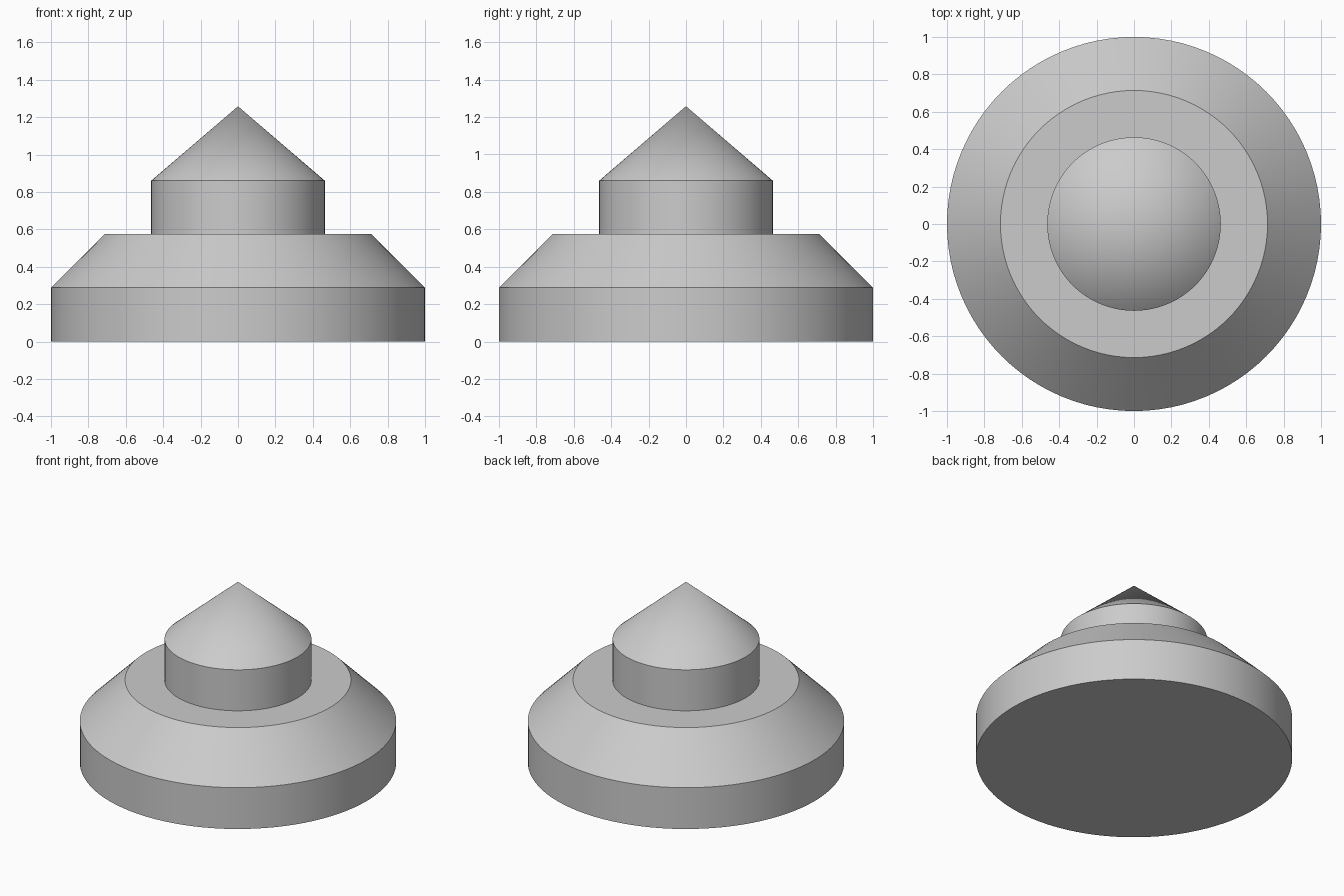
import bpy
import bmesh
from math import cos, sin, tau, radians

cube = bpy.data.objects.get("Cube")
if cube:
    bpy.data.objects.remove(cube, do_unlink=True)

SEGMENTS = 96

# Single plain grey
grey = bpy.data.materials.new("plain_grey")
grey.use_nodes = True
colour = (0.6, 0.6, 0.6, 1)
grey.diffuse_color = colour
grey.node_tree.nodes["Principled BSDF"].inputs["Base Color"].default_value = colour


def turned_part(name, profile):
    """Turn a (radius, height) profile about z; radius 0 makes a tip."""
    bm = bmesh.new()
    rings = []
    for r, z in profile:
        count = SEGMENTS if r else 1
        rings.append([bm.verts.new((r * cos(tau * i / SEGMENTS), r * sin(tau * i / SEGMENTS), z))
                      for i in range(count)])
    bm.faces.new(rings[0][::-1])
    for low, high in zip(rings, rings[1:]):
        for i in range(SEGMENTS):
            j = (i + 1) % SEGMENTS
            if len(high) == 1:
                bm.faces.new((low[i], low[j], high[0]))
            else:
                bm.faces.new((low[i], low[j], high[j], high[i]))
    if len(rings[-1]) > 1:
        bm.faces.new(rings[-1])
    mesh = bpy.data.meshes.new(name)
    bm.to_mesh(mesh)
    bm.free()
    mesh.materials.append(grey)
    obj = bpy.data.objects.new(name, mesh)
    bpy.context.collection.objects.link(obj)
    bpy.ops.object.select_all(action="DESELECT")
    obj.select_set(True)
    bpy.context.view_layer.objects.active = obj
    bpy.ops.object.shade_smooth_by_angle(angle=radians(30))
    return obj


# Whole solid: base disc, sloped shoulder, flat ledge, neck and pointed cap
turned_part("stepped_cone_body", [
    (1, 0), (1, 0.288), (0.714, 0.574),
    (0.464, 0.574), (0.464, 0.86), (0, 1.258),
])
